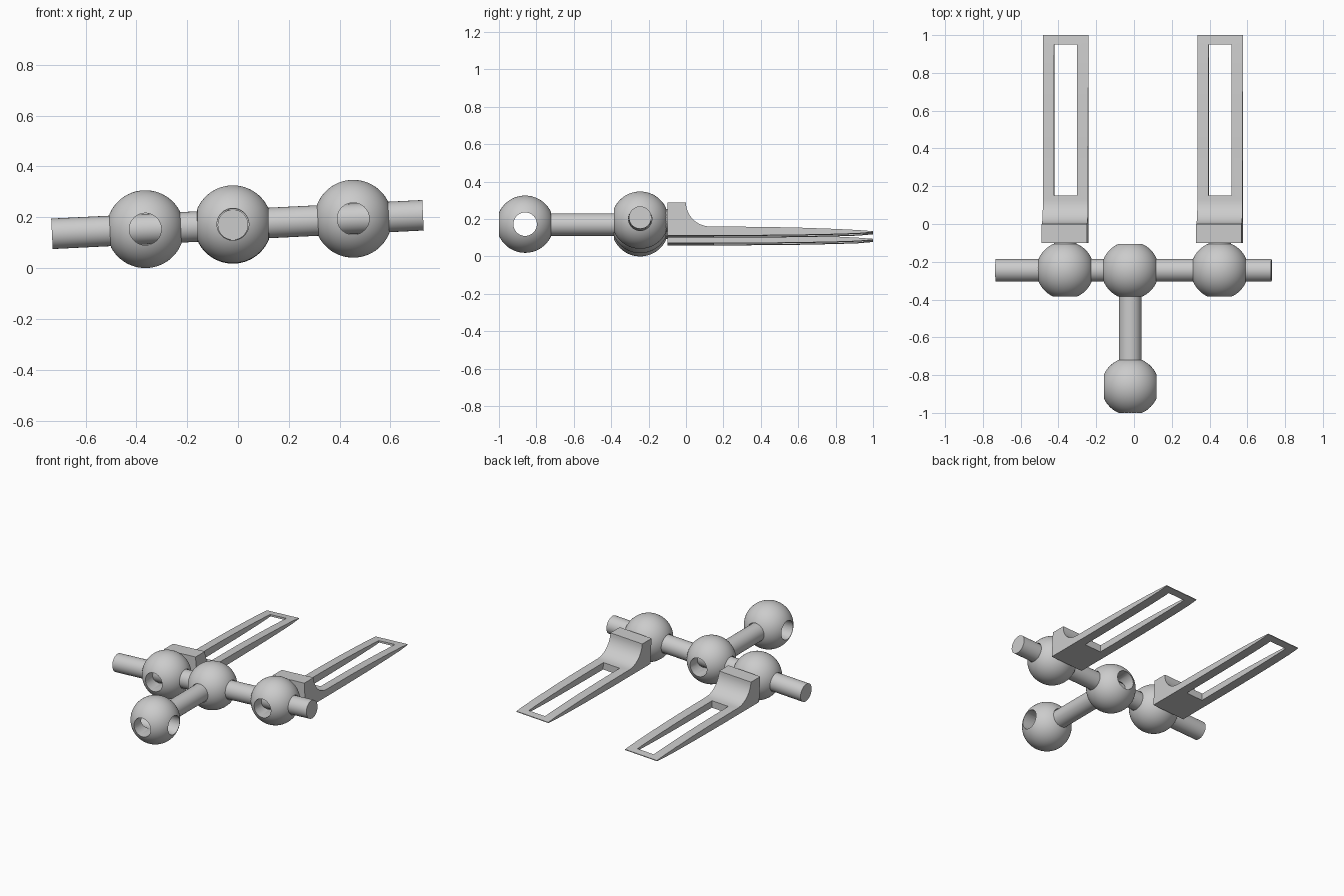
import bpy, bmesh
from math import atan, pi, sin, cos
from mathutils import Matrix, Vector

if "Cube" in bpy.data.objects:
    bpy.data.objects.remove(bpy.data.objects["Cube"])

BALL_R, HOLE_R, ROD_R = 0.153, 0.0628, 0.06
# Tilted frame of the crossbar, centred on the middle ball
HUB = Vector((-0.02, -0.245, 0.1705))
TILT = Matrix.Translation(HUB) @ Matrix.Rotation(-atan(0.05), 4, 'Y')
FORKS = {"left": -0.345, "right": 0.474}


def make_object(name, bm, matrix):
    bmesh.ops.recalc_face_normals(bm, faces=bm.faces)
    mesh = bpy.data.meshes.new(name)
    bm.to_mesh(mesh)
    bm.free()
    ob = bpy.data.objects.new(name, mesh)
    ob.matrix_world = matrix
    bpy.context.collection.objects.link(ob)
    return ob


def select(ob):
    bpy.ops.object.select_all(action='DESELECT')
    ob.select_set(True)
    bpy.context.view_layer.objects.active = ob


def smooth(ob):
    select(ob)
    bpy.ops.object.shade_smooth_by_angle(angle=0.6)


def cut(ob, cutter):
    cutter.hide_render = True
    bpy.context.view_layer.update()
    select(ob)
    mod = ob.modifiers.new("cut", 'BOOLEAN')
    mod.operation, mod.solver, mod.object = 'DIFFERENCE', 'EXACT', cutter
    bpy.ops.object.modifier_apply(modifier=mod.name)
    bpy.data.objects.remove(cutter)


def rod(name, axis, a, b, radius, frame):
    """Cylinder along the frame's x or y axis, from a to b."""
    turn = Matrix.Rotation(pi / 2, 4, 'Y' if axis == 'x' else 'X')
    mid = (a + b) / 2
    shift = Matrix.Translation((mid, 0, 0) if axis == 'x' else (0, mid, 0))
    bm = bmesh.new()
    bmesh.ops.create_cone(bm, cap_ends=True, segments=48, radius1=radius,
                          radius2=radius, depth=abs(b - a), matrix=shift @ turn)
    return make_object(name, bm, frame)


def ball(name, frame):
    """Sphere drilled through in two directions."""
    bm = bmesh.new()
    bmesh.ops.create_uvsphere(bm, u_segments=64, v_segments=40, radius=BALL_R)
    ob = make_object(name, bm, frame)
    for axis in 'xy':
        cut(ob, rod("drill", axis, -0.3, 0.3, HOLE_R, frame))
    smooth(ob)


def fork(name, frame):
    """Side profile extruded to a blade, with a long slot cut through."""
    pts = [(-0.1, -0.088), (-0.1, 0.088), (0.0, 0.088)]
    pts += [(0.13 - 0.13 * cos(t), 0.088 - 0.128 * sin(t))
            for t in (i * pi / 24 for i in range(1, 13))]
    pts += [(0.4, -0.042), (0.6, -0.046), (0.8, -0.053), (0.92, -0.059), (1.0, -0.065)]
    pts += [(1.0, -0.07), (0.92, -0.077), (0.8, -0.081), (0.6, -0.085), (0.3, -0.088)]
    bm = bmesh.new()
    face = bm.faces.new([bm.verts.new((-0.12, y + 0.245, z)) for y, z in pts])
    res = bmesh.ops.extrude_face_region(bm, geom=[face])
    bmesh.ops.translate(bm, vec=(0.24, 0, 0),
                        verts=[v for v in res["geom"] if isinstance(v, bmesh.types.BMVert)])
    ob = make_object(name, bm, frame)
    bm = bmesh.new()
    bmesh.ops.create_cube(bm, size=1, matrix=Matrix.Translation((0, 0.55 + 0.245, 0))
                          @ Matrix.Diagonal((0.122, 0.80, 0.6, 1)))
    cut(ob, make_object("slot", bm, frame))
    smooth(ob)


# Crossbar and middle ball
smooth(rod("crossbar", 'x', -0.713, 0.749, ROD_R, TILT))
ball("middle_ball", TILT)

# Both fork assemblies: ball, peg and slotted fork
for side, offset in FORKS.items():
    frame = TILT @ Matrix.Translation((offset, 0, 0))
    ball(side + "_ball", frame)
    smooth(rod(side + "_peg", 'y', 0.06, 0.15, ROD_R, frame))
    fork(side + "_fork", frame)

# Front handle and its ball
stem = Matrix.Translation(HUB)
smooth(rod("handle_rod", 'y', -0.545, -0.06, ROD_R, stem))
ball("handle_ball", Matrix.Translation((HUB.x, -0.86, HUB.z + 0.002)))
